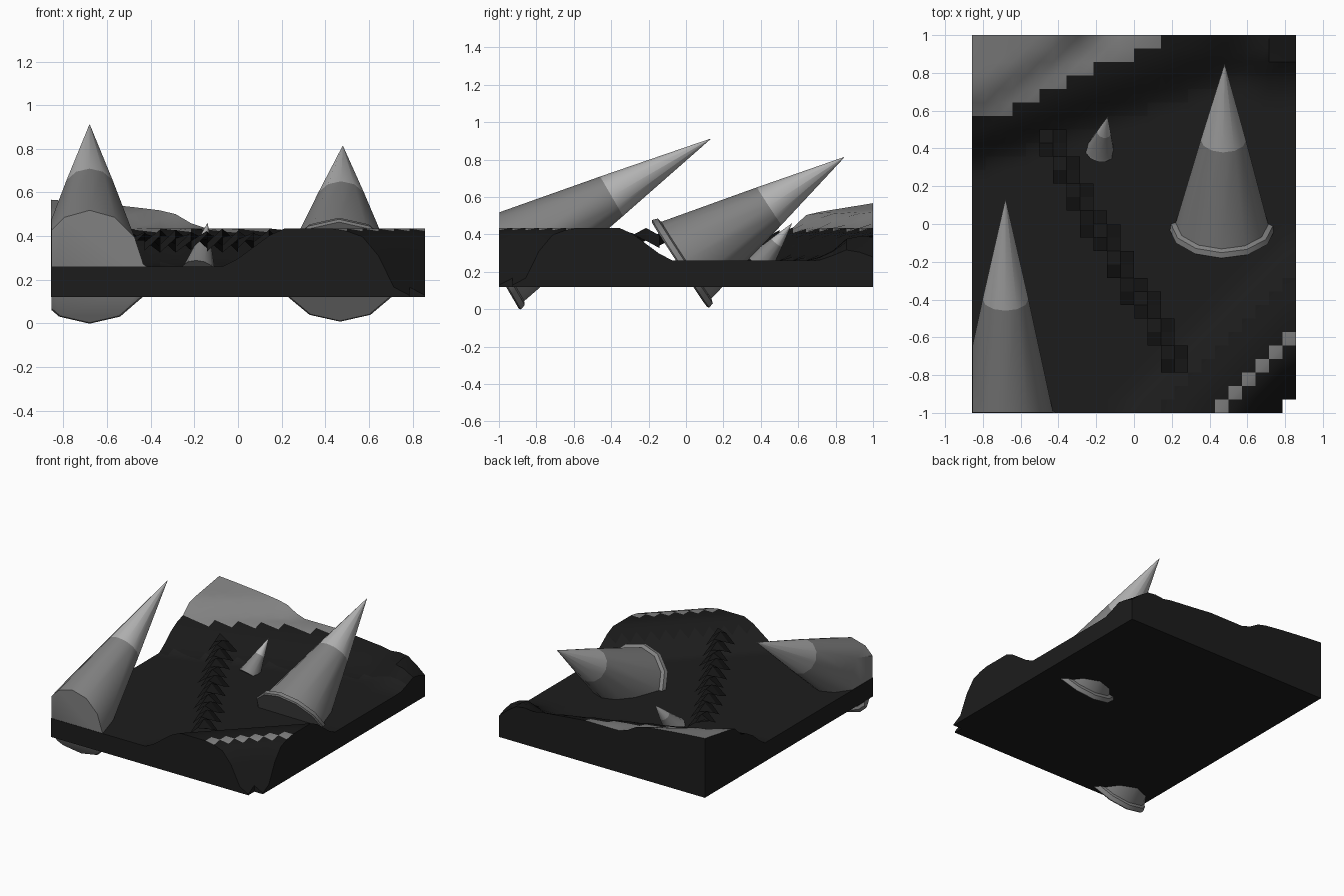
import bpy, bmesh, math
from mathutils import Vector

cube = bpy.data.objects.get("Cube")
if cube:
    bpy.data.objects.remove(cube)


def material(name, value):
    m = bpy.data.materials.new(name)
    m.use_nodes = True
    col = (value, value, value, 1)
    m.diffuse_color = col
    bsdf = m.node_tree.nodes["Principled BSDF"]
    bsdf.inputs["Base Color"].default_value = col
    bsdf.inputs["Roughness"].default_value = 0.9
    return m


DARK = material("dark_rock", 0.012)
SLOPE = material("slope_rock", 0.0095)
GREY = material("grey_stone", 0.22)
PALE = material("pale_tip", 0.45)

NX, NY = 24, 28          # ground cells
CELL = 2 / NY
HX, HY = NX * CELL / 2, 1.0
FLOOR, BASE = 0.26, 0.12


def finish(bm, name, mats, angle=35):
    bmesh.ops.recalc_face_normals(bm, faces=bm.faces[:])
    me = bpy.data.meshes.new(name)
    bm.to_mesh(me)
    bm.free()
    for m in mats:
        me.materials.append(m)
    ob = bpy.data.objects.new(name, me)
    bpy.context.collection.objects.link(ob)
    bpy.ops.object.select_all(action='DESELECT')
    ob.select_set(True)
    bpy.context.view_layer.objects.active = ob
    bpy.ops.object.shade_smooth_by_angle(angle=math.radians(angle))
    return ob


def interp(t, pts):
    if t <= pts[0][0]:
        return pts[0][1]
    for (a, za), (b, zb) in zip(pts, pts[1:]):
        if t <= b:
            return za + (zb - za) * (t - a) / (b - a)
    return pts[-1][1]


def hill_edges(x):
    foot = min(0.30 + 0.34 * (x + HX), 0.78)
    crest = 0.57 + 0.43 * (x + HX)
    return foot, crest


BANK = [(0.95, FLOOR), (1.16, 0.415), (1.21, 0.435), (1.44, 0.435),
        (1.56, 0.41), (1.66, 0.29), (1.73, 0.13), (1.9, 0.125)]


def mound(x, y, cx, cy, radius):
    return max(0, 1 - math.hypot(x - cx, y - cy) / radius)


def ground_height(x, y):
    # diagonal bank at the front corner
    if x - y > BANK[0][0]:
        return interp(x - y, BANK)
    # back hill: slope, shoulder that widens along x, then the summit
    foot, crest = hill_edges(x)
    shoulder = crest + 0.2 * (x + HX)
    hill = interp(y, [(foot, FLOOR), (foot + 0.6 * (crest - foot), 0.4),
                      (crest, 0.435), (shoulder, 0.435), (shoulder + 0.08, 0.51),
                      (crest + 0.45, 0.57)])
    return (hill + 0.09 * mound(x, y, 0.74, 0.87, 0.2)
            - 0.09 * mound(x, y, HX, HY, 0.17))


def cell_sheet(bm, height, keep, mat_index):
    # grid of square cells, with a rule for which to keep and their colour
    verts = {}

    def vert(i, j):
        if (i, j) not in verts:
            x, y = i * CELL - HX, j * CELL - HY
            verts[i, j] = bm.verts.new((x, y, height(x, y)))
        return verts[i, j]

    for i in range(NX):
        for j in range(NY):
            if keep(i, j):
                f = bm.faces.new([vert(i, j), vert(i + 1, j),
                                  vert(i + 1, j + 1), vert(i, j + 1)])
                f.material_index = mat_index(i, j)


def centre(i, j):
    return (i + 0.5) * CELL - HX, (j + 0.5) * CELL - HY


def ground_colour(i, j):
    x, y = centre(i, j)
    foot, crest = hill_edges(x)
    if y > crest - 0.04 or i - j == 18:
        return 1
    return 2 if y > foot or x - y > 1.08 else 0


# ground slab
bm = bmesh.new()
cell_sheet(bm, ground_height, lambda i, j: (i, j) != (NX - 1, 0), ground_colour)
rim = [e for e in bm.edges if e.is_boundary]
out = bmesh.ops.extrude_edge_only(bm, edges=rim)["geom"]
for g in out:
    if isinstance(g, bmesh.types.BMVert):
        g.co.z = BASE
    elif isinstance(g, bmesh.types.BMFace):
        g.material_index = 0
low = [e for e in bm.edges if e.is_boundary]
for f in bmesh.ops.holes_fill(bm, edges=low, sides=0)["faces"]:
    f.material_index = 0
finish(bm, "ground", [DARK, GREY, SLOPE], 30)

# jagged diagonal crest standing clear of the floor
START, END = Vector((-0.47, 0.47)), Vector((0.24, -0.75))
ALONG = (END - START).normalized()


def offset(x, y):
    d = Vector((x, y)) - START
    return abs(d.x * ALONG.y - d.y * ALONG.x), d.dot(ALONG)


def on_crest(i, j):
    p, t = offset(*centre(i, j))
    return p < 0.066 and -0.02 < t < (END - START).length + 0.02


bm = bmesh.new()
cell_sheet(bm, lambda x, y: 0.435 - 1.1 * min(offset(x, y)[0], 0.1),
           on_crest, lambda i, j: 0)
finish(bm, "jagged_crest", [SLOPE], 5)


def spike(name, base, tip, profile, sides=12):
    # profile: (radius, share of length, colour of the band above)
    base, tip = Vector(base), Vector(tip)
    axis = tip - base
    turn = axis.to_track_quat('Z', 'Y')
    bm = bmesh.new()
    rings = []
    for r, t, _ in profile:
        rings.append([bm.verts.new(base + axis * t + turn @ Vector(
            (r * math.cos(k * math.tau / sides), r * math.sin(k * math.tau / sides), 0)))
            for k in range(sides)])
    bm.faces.new(rings[0])
    bm.faces.new(rings[-1]).material_index = 1
    for n, (a, b) in enumerate(zip(rings, rings[1:])):
        for k in range(sides):
            m = (k + 1) % sides
            bm.faces.new([a[k], a[m], b[m], b[k]]).material_index = profile[n][2]
    # trim just inside the sides of the slab
    inset = 0.003
    for co, no in (((inset - HX, 0, 0), (-1, 0, 0)), ((0, inset - HY, 0), (0, -1, 0))):
        cut = bmesh.ops.bisect_plane(
            bm, geom=bm.verts[:] + bm.edges[:] + bm.faces[:], dist=1e-5,
            plane_co=co, plane_no=no, clear_outer=True)["geom_cut"]
        edges = [g for g in cut if isinstance(g, bmesh.types.BMEdge)]
        if edges:
            for f in bmesh.ops.holes_fill(bm, edges=edges, sides=0)["faces"]:
                f.material_index = 0
    return finish(bm, name, [GREY, PALE])


# spikes with a flanged base, a grey body and a pale point
POINT = (0.0015, 1, 1)
spike("left_spike", (0.465, -0.035, 0.238), (0.48, 0.845, 0.812),
      [(0.27, 0, 0), (0.28, 0.008, 0), (0.27, 0.035, 0), (0.245, 0.042, 0),
       (0.12, 0.545, 1), POINT])
spike("right_spike", (-0.68, -1.03, 0.237), (-0.68, 0.13, 0.91),
      [(0.27, 0, 0), (0.28, 0.006, 0), (0.27, 0.028, 0), (0.25, 0.034, 0),
       (0.122, 0.545, 1), POINT])
spike("small_spike", (-0.18, 0.39, 0.238), (-0.14, 0.565, 0.457),
      [(0.08, 0, 0), (0.073, 0.05, 0), (0.037, 0.54, 1), POINT])
